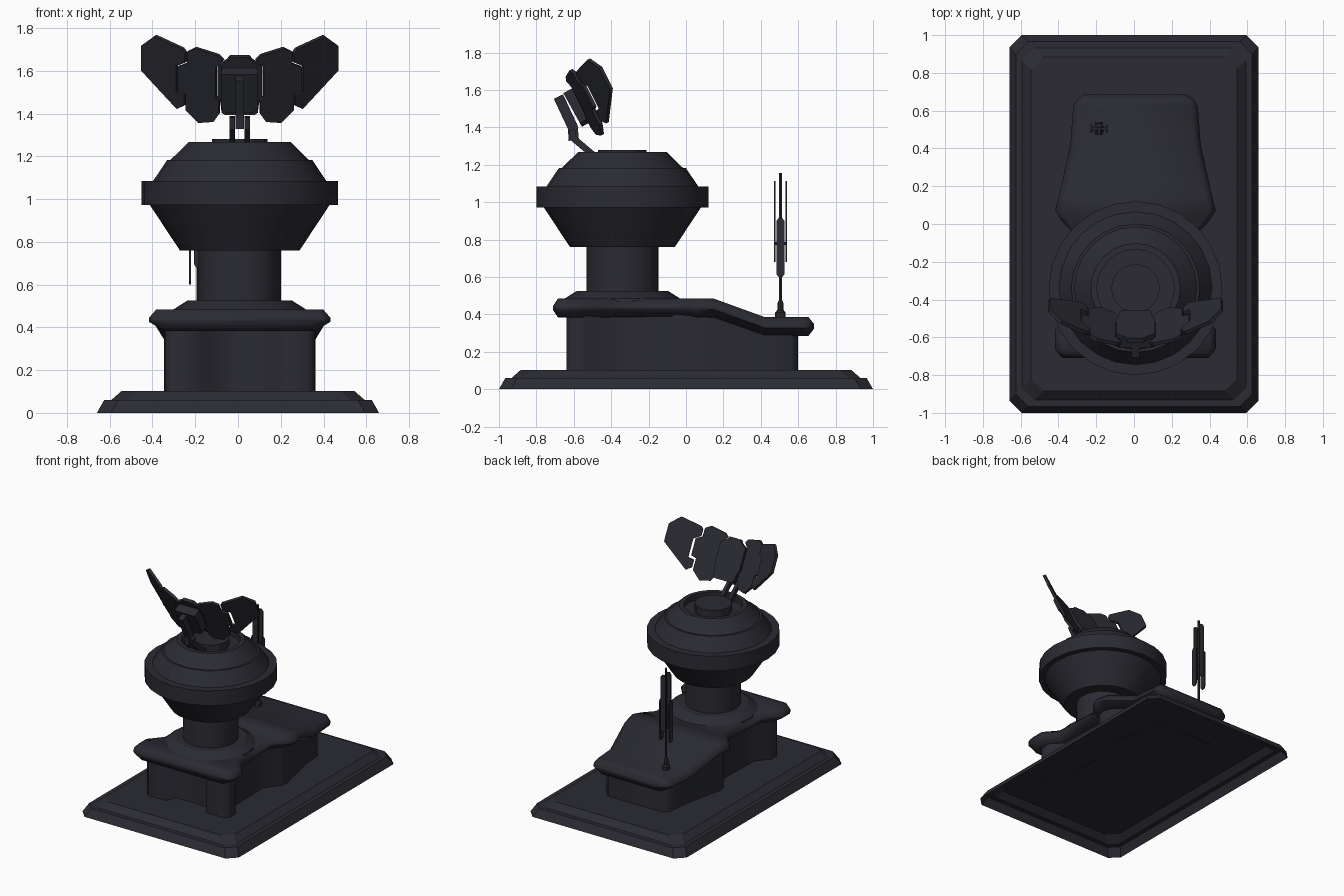
import bpy, bmesh, math
from mathutils import Vector

if "Cube" in bpy.data.objects:
    bpy.data.objects.remove(bpy.data.objects["Cube"])

paint = bpy.data.materials.new("dark slate")
paint.diffuse_color = (0.0235, 0.0238, 0.0325, 1)
paint.use_nodes = True
paint.node_tree.nodes["Principled BSDF"].inputs["Base Color"].default_value = paint.diffuse_color
TX, TY = 0.008, -0.34          # turret axis


def finish(name, bm, smooth=None):
    bmesh.ops.recalc_face_normals(bm, faces=bm.faces[:])
    me = bpy.data.meshes.new(name)
    bm.to_mesh(me)
    bm.free()
    me.materials.append(paint)
    ob = bpy.data.objects.new(name, me)
    bpy.context.collection.objects.link(ob)
    if smooth:
        bpy.context.view_layer.objects.active = ob
        ob.select_set(True)
        bpy.ops.object.shade_smooth_by_angle(angle=math.radians(smooth))
        ob.select_set(False)
    return ob


def loft(name, rings, smooth=None, open_start=False):
    """Skin a list of equal-length point rings and cap the ends."""
    bm = bmesh.new()
    vs = [[bm.verts.new(p) for p in r] for r in rings]
    n = len(rings[0])
    for a, b in zip(vs, vs[1:]):
        for i in range(n):
            j = (i + 1) % n
            bm.faces.new((a[i], a[j], b[j], b[i]))
    if not open_start:
        bm.faces.new(vs[0])
    bm.faces.new(vs[-1])
    return finish(name, bm, smooth)


def lathe(name, profile, centre=(TX, TY), sides=24, smooth=25):
    cx, cy = centre
    ang = [2 * math.pi * i / sides for i in range(sides)]
    return loft(name, [[(cx + r * math.cos(a), cy + r * math.sin(a), z) for a in ang]
                       for r, z in profile], smooth)


def box(name, centre, size):
    bm = bmesh.new()
    bmesh.ops.create_cube(bm, size=1)
    for v in bm.verts:
        v.co = Vector(centre) + Vector([v.co[i] * size[i] for i in range(3)])
    return finish(name, bm)


def bar(name, x, path, width, thick):
    """Rectangular bar following a (y, z) path."""
    pts = [Vector(p) for p in path]
    rings = []
    for i, p in enumerate(pts):
        d = (pts[min(i + 1, len(pts) - 1)] - pts[max(i - 1, 0)]).normalized()
        n = Vector((-d.y, d.x)) * thick / 2
        rings.append([(TX + x + sx * width / 2, p.x + s * n.x, p.y + s * n.y)
                      for sx, s in ((-1, -1), (1, -1), (1, 1), (-1, 1))])
    return loft(name, rings)


# Stepped base plate with clipped corners, hollow underneath
def clipped(inset, z, c=0.065):
    x, y = 0.66 - inset, 1 - inset
    return [(x, y - c, z), (x - c, y, z), (c - x, y, z), (-x, y - c, z),
            (-x, c - y, z), (c - x, -y, z), (x - c, -y, z), (x, c - y, z)]


loft("base_plate", [clipped(i, z) for i, z in
                    ((0, 0), (0.034, 0.06), (0.067, 0.06), (0.115, 0.102))], open_start=True)


# Drop of the deck towards the back
def drop(y):
    return -0.098 * min(1, max(0, (y - 0.15) / 0.27))


# Pedestal body, waisted, with a recess in the front
half = [(0.14, -0.56), (0.17, -0.64), (0.32, -0.64), (0.35, -0.61), (0.35, -0.54), (0.27, -0.45),
        (0.26, -0.08), (0.34, 0.02), (0.355, 0.08), (0.335, 0.15), (0.28, 0.42),
        (0.27, 0.56), (0.23, 0.60)]
outline = half + [(-x, y) for x, y in reversed(half)]
loft("pedestal_body", [[(TX + x, y, 0.099) for x, y in outline],
                       [(TX + x, y, 0.40 + drop(y)) for x, y in outline]], 75)

# Deck slab with bevelled rim: y, half width, half height
stations = [(-0.71, 0.385, 0.012), (-0.685, 0.41, 0.05), (-0.66, 0.425, 0.05),
            (-0.56, 0.425, 0.05), (-0.46, 0.34, 0.05), (-0.06, 0.32, 0.05),
            (0.015, 0.39, 0.05), (0.07, 0.425, 0.05), (0.15, 0.405, 0.05),
            (0.42, 0.345, 0.05), (0.62, 0.33, 0.05), (0.655, 0.315, 0.05),
            (0.685, 0.275, 0.012)]
rings = []
for y, w, h in stations:
    z = 0.434 + drop(y)
    right = [(w - 0.07, y, z - h), (w, y, z - h * 0.15), (w, y, z + h * 0.2), (w - 0.035, y, z + h)]
    rings.append([(TX + a, b, c) for a, b, c in right] +
                 [(TX - a, b, c) for a, b, c in reversed(right)])
loft("deck", rings, 55)

# Neck skirt and neck
lathe("neck_skirt", [(0.315, 0.47), (0.31, 0.484), (0.245, 0.525), (0.18, 0.525)])
lathe("neck", [(0.193, 0.50), (0.193, 0.78)])

# Turret drum, with a sunken top
lathe("turret", [(0.19, 0.76), (0.28, 0.76), (0.42, 0.972), (0.46, 0.972), (0.46, 1.085),
                 (0.405, 1.085), (0.34, 1.182), (0.325, 1.182), (0.237, 1.268),
                 (0.205, 1.268), (0.205, 1.225), (0.12, 1.225)])
lathe("turret_hub", [(0.13, 1.20), (0.13, 1.28)], sides=12)


# Dish petals: front outline, leaning back and folded forward towards the ends
def petal(name, pts, y0, x0, z0, lean, fold, thick):
    n = Vector((-fold, 1, lean)).normalized() * thick / 2
    mid = [Vector((x, y0 + fold * (x - x0) - lean * (z - z0), z)) for x, z in pts]
    for side, s in (("left", -1), ("right", 1)):
        loft(f"{name}_{side}" if fold else name,
             [[(TX + (p + k * n).x * s, (p + k * n).y, (p + k * n).z) for p in mid] for k in (-1, 1)])
        if not fold:
            break


petal("dish_petal_inner", [(0.243, 1.69), (0.205, 1.708), (0.10, 1.675), (0.075, 1.65), (0.11, 1.62),
                           (0.11, 1.48), (0.095, 1.46), (0.095, 1.40), (0.12, 1.365), (0.19, 1.36),
                           (0.25, 1.42), (0.25, 1.495), (0.287, 1.51), (0.287, 1.62), (0.245, 1.635)],
      -0.45, 0.18, 1.36, 0.5, 0.35, 0.02)
petal("dish_petal_outer", [(0.457, 1.72), (0.395, 1.765), (0.265, 1.705), (0.25, 1.685), (0.25, 1.642),
                           (0.293, 1.625), (0.293, 1.505), (0.256, 1.49), (0.256, 1.44),
                           (0.29, 1.425), (0.457, 1.605)],
      -0.45, 0.25, 1.43, 0.5, 0.67, 0.02)
centre = [(0.045, 1.668), (0.06, 1.65), (0.104, 1.625), (0.104, 1.48), (0.09, 1.455), (0.085, 1.41),
          (0.07, 1.40)]
petal("dish_petal_centre", centre + [(-x, z) for x, z in reversed(centre)],
      -0.468, 0, 1.40, 0.55, 0, 0.025)
block = [(0.085, 1.60), (0.085, 1.44), (0.06, 1.42)]
petal("dish_back_block", block + [(-x, z) for x, z in reversed(block)],
      -0.515, 0, 1.40, 0.55, 0, 0.07)

# Support arm and twin struts
bar("dish_arm", 0, [(-0.682, 1.565), (-0.605, 1.40), (-0.60, 1.33)], 0.04, 0.055)
for side, s in (("left", -1), ("right", 1)):
    bar(f"dish_strut_{side}", s * 0.035, [(-0.61, 1.385), (-0.60, 1.34), (-0.47, 1.23)], 0.025, 0.035)

# Antenna mast with four flat blades around the rod
AX, AY = -0.185, 0.505
lathe("mast_foot", [(0.028, 0.37), (0.028, 0.41), (0.016, 0.425), (0.016, 0.46), (0.009, 0.475)],
      (AX, AY), 8)
lathe("mast_rod", [(0.009, 0.42), (0.009, 1.155)], (AX, AY), 6)


def blade(name, across_x, offset, z0, z1, w=0.021, t=0.008):
    pts = [(-w, z0 + 0.015), (-w / 2, z0), (w / 2, z0), (w, z0 + 0.015),
           (w, z1 - 0.015), (w / 2, z1), (-w / 2, z1), (-w, z1 - 0.015)]
    loft(name, [[(AX + a, AY + offset + k, z) if across_x else (AX + offset + k, AY + a, z)
                 for a, z in pts] for k in (-t / 2, t / 2)])


for side, s in (("a", -1), ("b", 1)):
    blade(f"long_blade_{side}", True, s * 0.03, 0.68, 1.113)
    blade(f"short_blade_{side}", False, s * 0.04, 0.60, 0.915)
box("blade_link_long", (AX, AY, 0.78), (0.014, 0.06, 0.015))
box("blade_link_short", (AX, AY, 0.78), (0.08, 0.014, 0.015))
